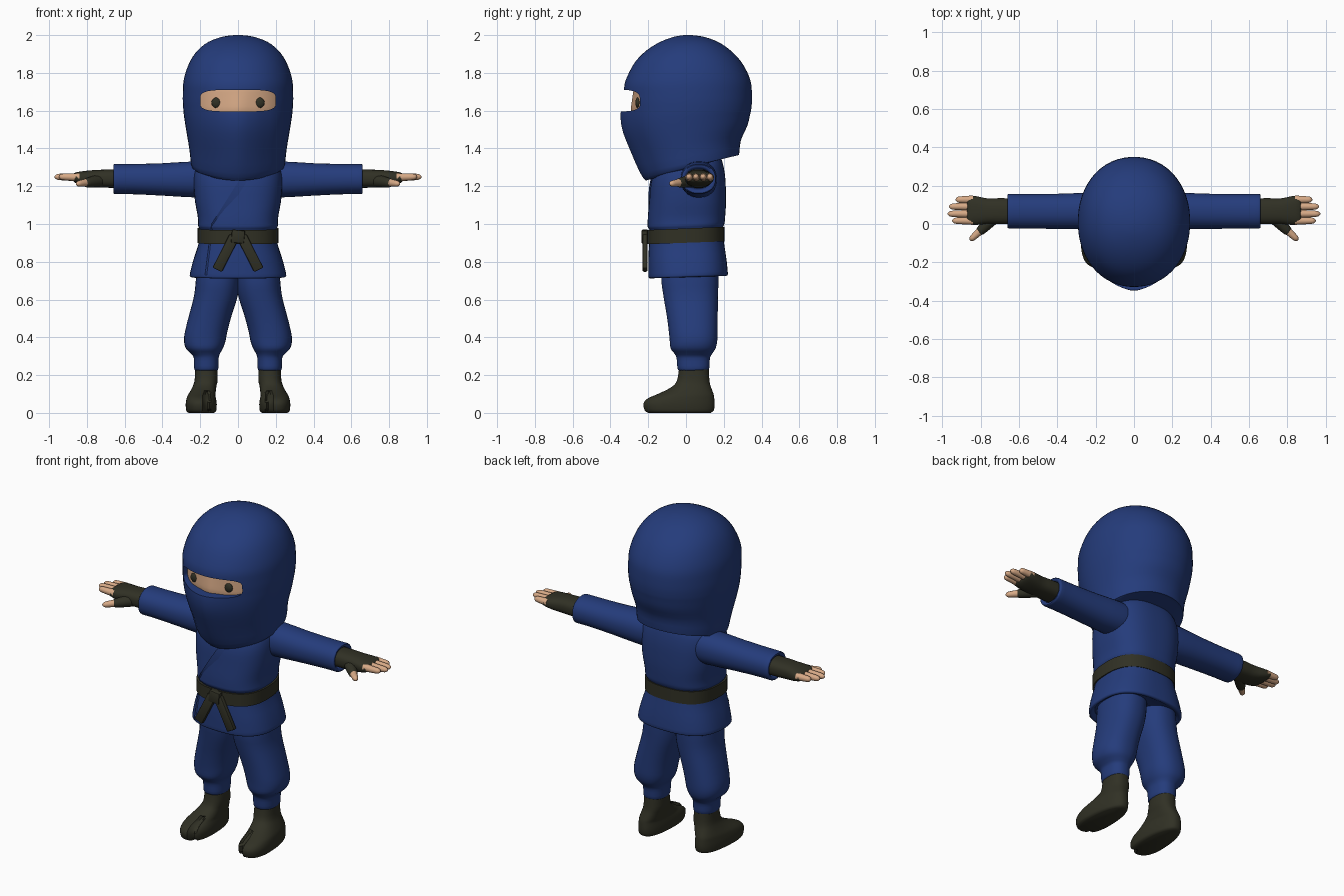
import bpy, bmesh, math
from mathutils import Vector

if "Cube" in bpy.data.objects:
    bpy.data.objects.remove(bpy.data.objects["Cube"])


def material(name, rgb):
    m = bpy.data.materials.new(name)
    m.diffuse_color = (*rgb, 1)
    m.use_nodes = True
    m.node_tree.nodes["Principled BSDF"].inputs["Base Color"].default_value = m.diffuse_color
    return m


BLUE = material("blue_cloth", (0.018, 0.045, 0.20))
OLIVE = material("dark_olive", (0.030, 0.030, 0.018))
SKIN = material("skin", (0.68, 0.40, 0.24))


def finish(name, bm, mat, angle=45):
    bmesh.ops.recalc_face_normals(bm, faces=bm.faces[:])
    me = bpy.data.meshes.new(name)
    bm.to_mesh(me)
    bm.free()
    ob = bpy.data.objects.new(name, me)
    bpy.context.collection.objects.link(ob)
    me.materials.append(mat)
    smooth(ob, angle)
    return ob


def smooth(ob, angle=45):
    bpy.ops.object.select_all(action='DESELECT')
    ob.select_set(True)
    bpy.context.view_layer.objects.active = ob
    bpy.ops.object.shade_smooth_by_angle(angle=math.radians(angle))


def resample(rings, steps):
    """Monotone smooth interpolation between rings."""
    n = len(rings)

    def slope(i, k):
        if i == 0 or i == n - 1:
            j = min(i, n - 2)
            return rings[j + 1][k] - rings[j][k]
        a, b = rings[i][k] - rings[i - 1][k], rings[i + 1][k] - rings[i][k]
        if a * b <= 0:
            return 0
        return math.copysign(min(abs(a + b) / 2, 2 * abs(a), 2 * abs(b)), a)

    out = []
    for i in range(n - 1):
        for s in range(steps):
            t = s / steps
            out.append([(2*t**3 - 3*t**2 + 1) * rings[i][k] + (t**3 - 2*t**2 + t) * slope(i, k)
                        + (3*t**2 - 2*t**3) * rings[i + 1][k] + (t**3 - t**2) * slope(i + 1, k)
                        for k in range(len(rings[0]))])
    out.append(list(rings[-1]))
    return out


def loft(name, rings, mat, place, power=2.0, segs=36, steps=3):
    """Skin superellipse rings; place(ring, c, s) gives each point."""
    bm = bmesh.new()
    loops = []
    for r in resample(rings, steps):
        loop = []
        for i in range(segs):
            a = math.tau * (i + 0.5) / segs
            c, s = math.cos(a), math.sin(a)
            c = math.copysign(abs(c) ** (2 / power), c)
            s = math.copysign(abs(s) ** (2 / power), s)
            loop.append(bm.verts.new(place(r, c, s)))
        loops.append(loop)
    for a, b in zip(loops, loops[1:]):
        for i in range(segs):
            j = (i + 1) % segs
            bm.faces.new((a[i], a[j], b[j], b[i]))
    bm.faces.new(loops[0])
    bm.faces.new(loops[-1])
    return finish(name, bm, mat)


def upright(side=1, ridge=0.15):
    """Ring: z front, z back, x centre, half width, y front, y back, ridge."""
    def place(r, c, s):
        zf, zb, xc, hw, yf, yb, pinch = r
        x = xc + hw * c
        y = (yf + yb) / 2 + (yb - yf) / 2 * s
        if s < 0:
            y -= pinch * max(0, 1 - abs(x) / ridge)
        return (side * x, y, zf + (zb - zf) * (y - yf) / (yb - yf))
    return place


def sideways(side):
    """Ring: x, y centre, z centre, y radius, z radius."""
    return lambda r, c, s: (side * r[0], r[1] + r[3] * c, r[2] + r[4] * s)


def tube(name, p0, p1, r0, r1, mat):
    """Tapered finger with a rounded tip."""
    p0, p1 = Vector(p0), Vector(p1)
    d = p1 - p0
    u = d.cross(Vector((0, 0, 1))).normalized()
    v = u.cross(d).normalized()
    rings = [(0, r0), (0.4, (r0 + r1) / 2), (0.78, r1), (0.92, r1 * 0.75), (1, r1 * 0.2)]
    return loft(name, rings, mat, lambda r, c, s: p0 + d * r[0] + (u * c + v * s) * r[1],
                segs=14, steps=2)


# Hood with pointed mask, tilted lower hem
hood = loft("hood", [
    (1.235, 1.365, 0, .225, -.195, .265, .02),
    (1.25, 1.365, 0, .245, -.21, .28, .02),
    (1.36, 1.44, 0, .258, -.255, .29, .03),
    (1.48, 1.52, 0, .275, -.305, .325, .03),
    (1.56, 1.58, 0, .286, -.322, .34, .028),
    (1.605, 1.61, 0, .290, -.325, .346, .022),
    (1.66, 1.66, 0, .293, -.328, .35, .005),
    (1.72, 1.72, 0, .292, -.328, .348, 0),
    (1.78, 1.78, 0, .284, -.312, .335, 0),
    (1.86, 1.86, 0, .255, -.268, .292, 0),
    (1.92, 1.92, 0, .213, -.208, .235, 0),
    (1.965, 1.965, 0, .155, -.135, .168, 0),
    (1.992, 1.992, 0, .08, -.06, .09, 0),
    (2.0, 2.0, 0, .02, -.01, .03, 0)], BLUE, upright(), 2.1, 56)

# Eye opening cut through the hood
cutter = loft("eye_opening_cutter", [(-.6,), (-.05,)], BLUE,
              lambda r, c, s: (.2 * c, r[0], 1.653 + .057 * s), 4, 40, 1)
cutter.hide_render = True
mod = hood.modifiers.new("opening", 'BOOLEAN')
mod.operation, mod.object, mod.solver = 'DIFFERENCE', cutter, 'EXACT'
bpy.ops.object.select_all(action='DESELECT')
bpy.context.view_layer.objects.active = hood
bpy.ops.object.modifier_apply(modifier=mod.name)
bpy.data.objects.remove(cutter)
smooth(hood, 40)

# Face inside the hood
loft("face", [(1.5, 1.5, 0, .23, -.24, .2, 0), (1.6, 1.6, 0, .268, -.282, .2, .014),
              (1.66, 1.66, 0, .27, -.28, .2, .008), (1.72, 1.72, 0, .268, -.278, .2, 0),
              (1.82, 1.82, 0, .22, -.22, .2, 0)], SKIN, upright(1, .06), 2, 48)

# Jacket with bloused waist and flared skirt
jacket = loft("jacket", [
    (.735, .735, 0, .225, -.17, .19, 0), (.712, .725, 0, .245, -.19, .21, 0),
    (.722, .735, 0, .256, -.200, .222, 0), (.80, .81, 0, .238, -.2, .215, 0),
    (.90, .91, 0, .207, -.195, .2, 0), (.96, .97, 0, .2, -.19, .193, 0),
    (.985, 1.0, 0, .212, -.203, .203, 0), (1.02, 1.03, 0, .212, -.203, .207, 0),
    (1.12, 1.12, 0, .228, -.195, .212, 0), (1.22, 1.22, 0, .235, -.185, .21, 0),
    (1.29, 1.30, 0, .225, -.16, .2, 0), (1.335, 1.35, 0, .19, -.12, .185, 0),
    (1.40, 1.41, 0, .14, -.07, .16, 0)], BLUE, upright(), 2.6, 48)

# Raised overlap edge running down the jacket front
bpy.context.view_layer.update()
path = []
for (xa, za), (xb, zb) in (((.03, 1.27), (-.14, 1.0)), ((-.14, 1.0), (-.175, .73))):
    for i in range(10):
        x, z = xa + (xb - xa) * i / 9, za + (zb - za) * i / 9
        hit, co, nor, idx = jacket.ray_cast(Vector((x, -1, z)), Vector((0, 1, 0)))
        if hit:
            path.append(co)
bm = bmesh.new()
rows = [[bm.verts.new(p + Vector(o)) for o in ((0, -.007, 0), (.045, -.001, 0), (.03, .015, 0),
                                              (0, .015, 0))] for p in path]
for a, b in zip(rows, rows[1:]):
    for i in range(4):
        if a[0].co != b[0].co:
            bm.faces.new((a[i], a[(i + 1) % 4], b[(i + 1) % 4], b[i]))
finish("jacket_overlap", bm, BLUE, 30)

# Belt, knot and two hanging tails
loft("belt", [(.895, .91, 0, .205, -.195, .195, 0), (.893, .908, 0, .215, -.207, .204, 0),
              (.968, .985, 0, .215, -.207, .204, 0), (.966, .983, 0, .2, -.19, .19, 0)],
     OLIVE, upright(), 2.6, 48, 1)


def slab(name, centre, size, turn):
    bm = bmesh.new()
    bmesh.ops.create_cube(bm, size=1)
    bmesh.ops.scale(bm, vec=size, verts=bm.verts[:])
    bmesh.ops.bevel(bm, geom=bm.edges[:], offset=.007, segments=2, affect='EDGES', profile=.5)
    ob = finish(name, bm, OLIVE)
    ob.location = centre
    ob.rotation_euler = (0, turn, 0)


slab("belt_knot", (0, -.217, .933), (.07, .036, .07), .1)
for side, word in ((1, "left"), (-1, "right")):
    slab(word + "_belt_tail", (side * .065, -.217, .846), (.055, .026, .2), side * -.47)

    # Eye
    bm = bmesh.new()
    bmesh.ops.create_uvsphere(bm, u_segments=16, v_segments=10, radius=.028)
    bmesh.ops.scale(bm, vec=(1, .5, 1), verts=bm.verts[:])
    bmesh.ops.translate(bm, vec=(side * .113, -.254, 1.642), verts=bm.verts[:])
    finish(word + "_eye", bm, OLIVE)

    # Sleeve with a turned-in cuff
    loft(word + "_sleeve", [
        (.12, .07, 1.24, .09, .09), (.22, .068, 1.236, .096, .096), (.4, .066, 1.236, .092, .086),
        (.58, .066, 1.238, .09, .08), (.648, .067, 1.238, .091, .08), (.66, .067, 1.238, .085, .075),
        (.655, .067, 1.238, .07, .06), (.62, .067, 1.238, .06, .05)],
        BLUE, sideways(side), 2.2, 32, 2)

    # Fingerless glove, fingers and thumb
    loft(word + "_glove", [
        (.60, .067, 1.24, .066, .05), (.70, .067, 1.24, .068, .048), (.76, .067, 1.24, .066, .046),
        (.82, .07, 1.242, .075, .038), (.86, .072, 1.245, .076, .028), (.872, .072, 1.246, .07, .018)],
        OLIVE, sideways(side), 2.6, 28, 2)
    for i, (y, tip) in enumerate(((.127, .93), (.091, .966), (.053, .972), (.017, .948))):
        tube(f"{word}_finger_{i + 1}", (side * .84, y, 1.247), (side * tip, y, 1.25),
             .022, .017, SKIN)
    tube(word + "_thumb_glove", (side * .725, .04, 1.23), (side * .815, -.05, 1.216),
         .036, .026, OLIVE)
    tube(word + "_thumb", (side * .775, -.01, 1.222), (side * .855, -.085, 1.212),
         .024, .017, SKIN)

    # Baggy trouser leg gathered below the knee
    loft(word + "_trouser_leg", [
        (.80, .80, .1, .11, -.13, .17, 0), (.70, .70, .107, .117, -.13, .172, 0),
        (.62, .62, .117, .116, -.12, .17, 0), (.50, .50, .151, .113, -.1, .168, 0),
        (.40, .40, .174, .112, -.088, .167, 0), (.345, .345, .178, .1, -.083, .158, 0),
        (.315, .315, .173, .078, -.062, .14, 0), (.29, .29, .168, .066, -.05, .127, 0),
        (.235, .235, .168, .064, -.045, .123, 0), (.222, .222, .168, .055, -.035, .11, 0)],
        BLUE, upright(side), 2.3)

    # Split-toe boot: narrow heel, wide toes and a notch
    base = upright(1)

    def boot(r, c, s, side=side):
        x, y, z = base(r, c, s)
        low = max(0, min(1, (.17 - z) / .08))
        x = .168 + (x - r[2]) * (1 - .25 * low * (y + .22) / .37) + low * (.025 - .10 * max(y, -.2) * .2)
        if y < -.12 and abs(x - .165) < .013:
            y += .03
        return (side * x, y, z)

    loft(word + "_boot", [
        (0.0, 0.0, .168, .075, -.2, .13, 0), (.012, .012, .168, .089, -.218, .147, 0),
        (.045, .045, .168, .092, -.226, .152, 0), (.075, .075, .168, .088, -.205, .15, 0),
        (.10, .10, .168, .081, -.15, .146, 0), (.13, .13, .168, .07, -.088, .135, 0),
        (.165, .165, .168, .062, -.05, .125, 0), (.24, .24, .168, .058, -.036, .12, 0)],
        OLIVE, boot, 2.4, 48)
